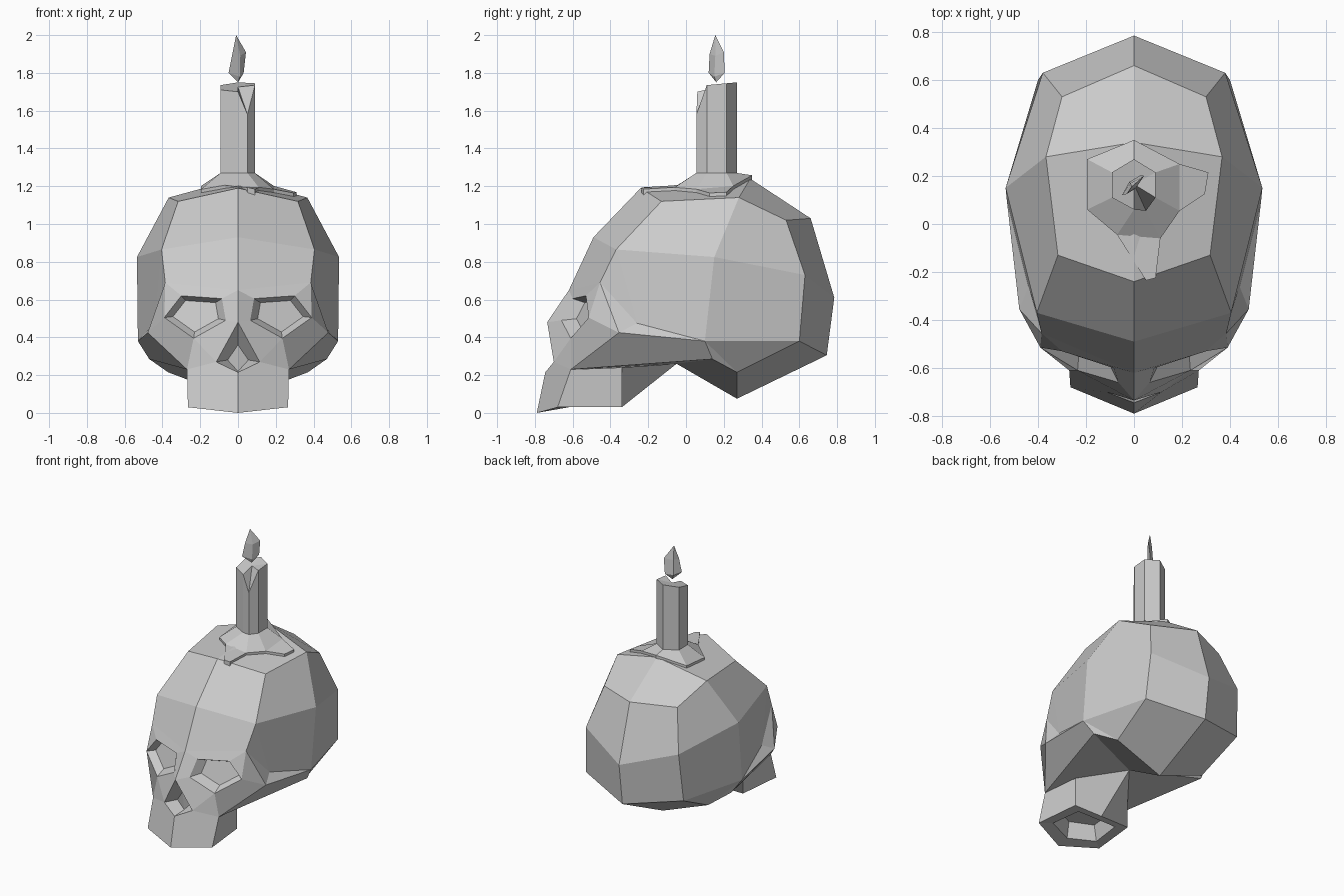
import bpy, bmesh
from mathutils import Vector

if "Cube" in bpy.data.objects:
    bpy.data.objects.remove(bpy.data.objects["Cube"])


def make_object(name, bm):
    bmesh.ops.remove_doubles(bm, verts=bm.verts, dist=0.0005)
    bmesh.ops.recalc_face_normals(bm, faces=bm.faces)
    mesh = bpy.data.meshes.new(name)
    bm.to_mesh(mesh)
    bm.free()
    ob = bpy.data.objects.new(name, mesh)
    bpy.context.collection.objects.link(ob)
    return ob


def strip(a, b):
    """Quads between two rows of points."""
    return [[a[i], a[i + 1], b[i + 1], b[i]] for i in range(len(a) - 1)]


def loop(a, b):
    """Quads between two closed rings."""
    return strip(a + a[:1], b + b[:1])


def build(name, faces, mirror=False):
    bm = bmesh.new()
    for s in ((1, -1) if mirror else (1,)):
        for f in faces:
            pts = []
            for p in f:
                q = Vector((p[0] * s, p[1], p[2]))
                if not any((q - o).length < 1e-5 for o in pts):
                    pts.append(q)
            if len(pts) > 2:
                bm.faces.new([bm.verts.new(p) for p in pts])
    return make_object(name, bm)


# midline profile of the skull: teeth, nose, brow, crown, back, base
teeth, nose_low, nose_top, glabella, forehead, crown, top, back_top, back, nape, base, throat = [
    (0, y, z) for y, z in (
        (-.79, 0), (-.745, .215), (-.735, .48), (-.62, .65), (-.49, .93), (-.24, 1.19),
        (.34, 1.24), (.66, 1.03), (.785, .61), (.745, .305), (.27, .075), (-.05, .26))]

# cranium
u1, u2, u3 = (.317, -.13, 1.12), (.367, .28, 1.14), (.30, .53, 1.02)
fr, side, rear = (.405, -.37, .865), (.535, .15, .825), (.38, .63, .73)
temple, ear, rear_low = (.44, -.26, .475), (.53, .10, .38), (.40, .60, .38)
ear_low, mastoid = (.47, .14, .285), (.37, .27, .215)
faces = strip([forehead, crown, top, back_top], [fr, u1, u2, u3])
faces += strip([u1, u2, u3, back_top], [fr, side, rear, back])
faces += strip([fr, side, rear, back], [temple, ear, rear_low, nape])
faces += [[ear, ear_low, mastoid], [ear, mastoid, rear_low],
          [mastoid, base, nape, rear_low], [throat, ear_low, mastoid, base]]

# brow, cheek and nose
brow, cheek, jaw_top = (.385, -.455, .69), (.478, -.355, .425), (.27, -.61, .23)
nostril = (.115, -.70, .27)
e1, e2, e3, e4, e5 = eye = [(.39, -.515, .505), (.30, -.53, .62), (.085, -.60, .605),
                            (.065, -.66, .49), (.235, -.61, .395)]
faces += [[forehead, glabella, brow, fr], [glabella, e3, e2, brow], [fr, temple, brow],
          [brow, temple, cheek], [temple, ear, cheek], [nose_top, e4, e3, glabella],
          [brow, e2, e1], [brow, e1, cheek], [e1, e5, jaw_top, cheek],
          [nose_top, e4, e5, nostril], [nostril, e5, jaw_top],
          [cheek, jaw_top, ear_low, ear], [jaw_top, ear_low, throat]]

# eye socket, sunk behind its rim
mid = sum((Vector(p) for p in eye), Vector()) / 5
floor = [tuple(mid + (Vector(p) - mid) * .74 + Vector((0, .06, 0))) for p in eye]
faces += loop(eye, floor) + [floor]

# nose opening
hole = [(0, -.65, .36), (.055, -.63, .28), (0, -.63, .22)]
faces += strip([nose_top, nostril, nose_low], hole) + [hole]

# upper jaw with hollow palate
j1, j2, j3, j4 = (.265, -.68, .03), (.23, -.34, .03), (.23, -.34, .24), (0, -.34, .03)
faces += [[nose_low, nostril, jaw_top, j1, teeth], [jaw_top, j3, j2, j1],
          [jaw_top, throat, j3], [j3, throat, j4, j2]]
rim = [(0, -.70, .02), (.19, -.62, .03), (.16, -.39, .03), (0, -.39, .03)]
palate = [(x * .85, y * .9 - .05, .14) for x, y, z in rim]
faces += strip([teeth, j1, j2, j4], rim) + strip(rim, palate) + [palate]
build("skull", faces, mirror=True)

# candle with a melted notch in its rim
section = [(0, .27), (.09, .215), (.09, .11), (.05, .055), (0, .06), (-.092, .11), (-.092, .215)]
heights = [1.75, 1.745, 1.735, 1.58, 1.70, 1.71, 1.735]
low = [(x, y, 1.26) for x, y in section]
high = [(x, y, z) for (x, y), z in zip(section, heights)]
well = (0, .165, 1.725)
build("candle", loop(low, high) + [[a, b, well] for a, b in zip(high, high[1:] + high[:1])] + [low])


# wax pool with two drips lying on the crown
def on_skull(x, y, lift=.015):
    return (x, y, 1.212 + .088 * y - .25 * abs(x) + lift)


pool = [on_skull(x, y) for x, y in ((0, .35), (.19, .25), (.19, .055), (.11, -.06),
                                    (-.07, -.045), (-.195, .06), (-.195, .27))]
drip_r = [on_skull(.31, .215), on_skull(.295, .125)]
drip_f = [on_skull(.09, -.225), on_skull(.05, -.235)]
edge = pool[:2] + drip_r + pool[2:4] + drip_f + pool[4:]
under = [(x, y, z - .05) for x, y, z in edge]
collar = [(x, y, 1.27) for x, y in section]
build("wax", loop(collar, pool) + [[pool[1]] + drip_r + [pool[2]], [pool[3]] + drip_f + [pool[4]]]
      + loop(edge, under) + [collar, under])

# flame
lower = [(-.05, .12, 1.80), (-.02, .175, 1.79), (.03, .205, 1.80), (.01, .15, 1.78)]
upper = [(-.03, .125, 1.90), (-.015, .17, 1.90), (.042, .20, 1.91), (.012, .155, 1.89)]
tip, foot = (-.01, .155, 2.0), (0, .16, 1.75)
build("flame", loop(lower, upper) + [[a, b, tip] for a, b in zip(upper, upper[1:] + upper[:1])]
      + [[a, b, foot] for a, b in zip(lower, lower[1:] + lower[:1])])
